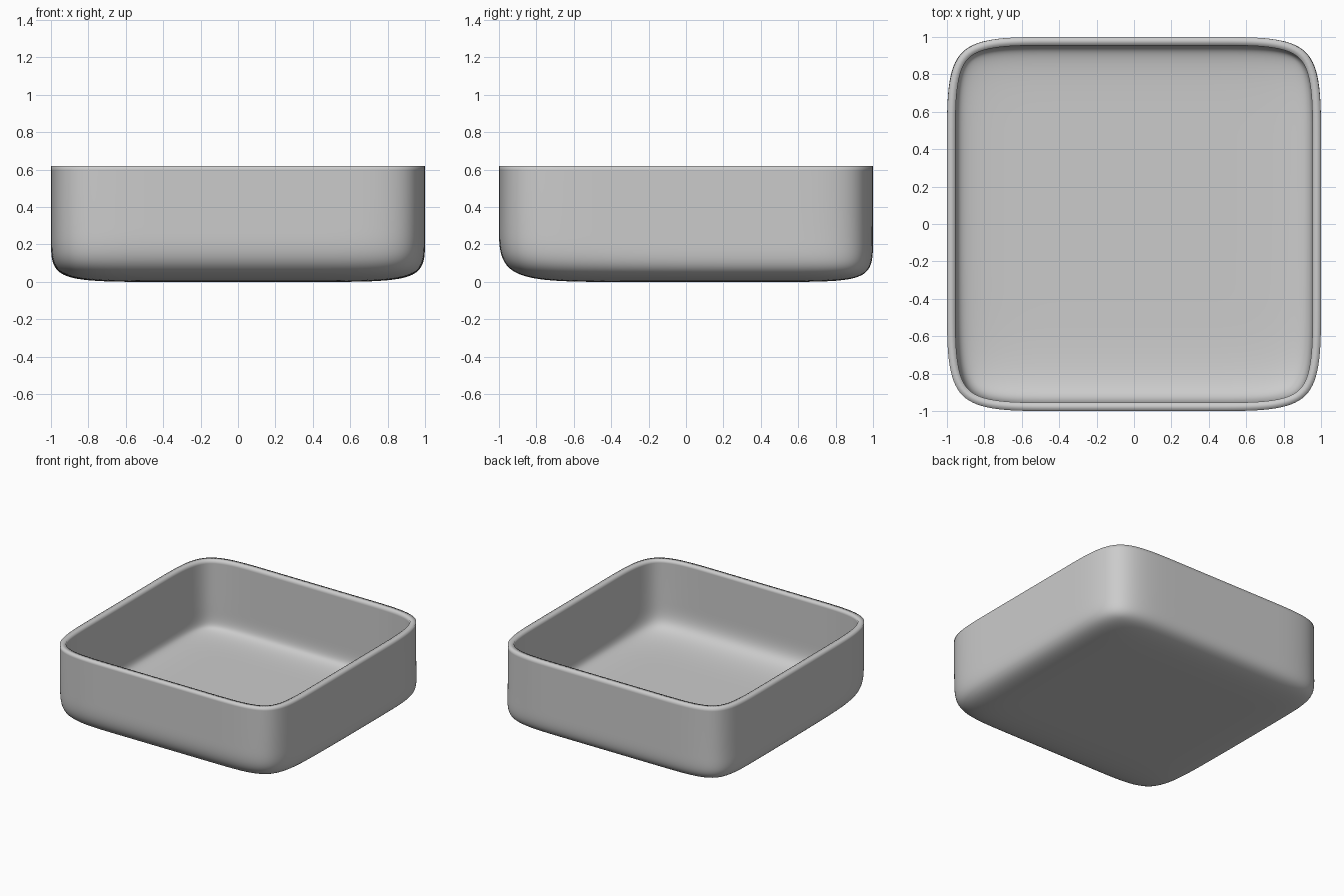
import bpy, bmesh

if "Cube" in bpy.data.objects:
    bpy.data.objects.remove(bpy.data.objects["Cube"])

HEIGHT = 0.62
WALL = 0.045
LOOP = 0.5           # support loop position, sets the corner roundness


def lower_loop(j):
    """Height of the wall support loop; the front edge is rounded more softly."""
    return 0.28 if j == 0 else 0.19


# Open box cage: 4 x 4 floor grid plus two rows of wall points
xs = [-1, -LOOP, LOOP, 1]
ys = [-1, -LOOP, LOOP, 1]
floor_ys = [-1, -0.42, 0.58, 1]
bm = bmesh.new()
floor = [[bm.verts.new((x, y, 0)) for x in xs] for y in floor_ys]
for i in range(3):
    for j in range(3):
        bm.faces.new((floor[j][i], floor[j + 1][i], floor[j + 1][i + 1], floor[j][i + 1]))

# Walk round the border and raise the walls
border = ([(i, 0) for i in range(3)] + [(3, j) for j in range(3)]
          + [(i, 3) for i in range(3, 0, -1)] + [(0, j) for j in range(3, 0, -1)])
rows = [[floor[j][i] for i, j in border],
        [bm.verts.new((xs[i], ys[j], lower_loop(j))) for i, j in border],
        [bm.verts.new((xs[i], ys[j], HEIGHT)) for i, j in border]]
n = len(border)
for low, high in zip(rows, rows[1:]):
    for k in range(n):
        m = (k + 1) % n
        bm.faces.new((low[k], low[m], high[m], high[k]))
bmesh.ops.recalc_face_normals(bm, faces=bm.faces)
# Make sure the floor normal points down, so that the wall grows inwards
bm.normal_update()
if max(bm.faces, key=lambda f: abs(f.normal.z)).normal.z > 0:
    bmesh.ops.reverse_faces(bm, faces=bm.faces)

mesh = bpy.data.meshes.new("tray")
bm.to_mesh(mesh)
bm.free()
tray = bpy.data.objects.new("tray", mesh)
bpy.context.collection.objects.link(tray)
mesh.polygons.foreach_set("use_smooth", [True] * len(mesh.polygons))

# Round the shell, then thicken it inwards
sub = tray.modifiers.new("round", 'SUBSURF')
sub.levels = sub.render_levels = 4
shell = tray.modifiers.new("wall", 'SOLIDIFY')
shell.thickness = WALL
shell.offset = -1
